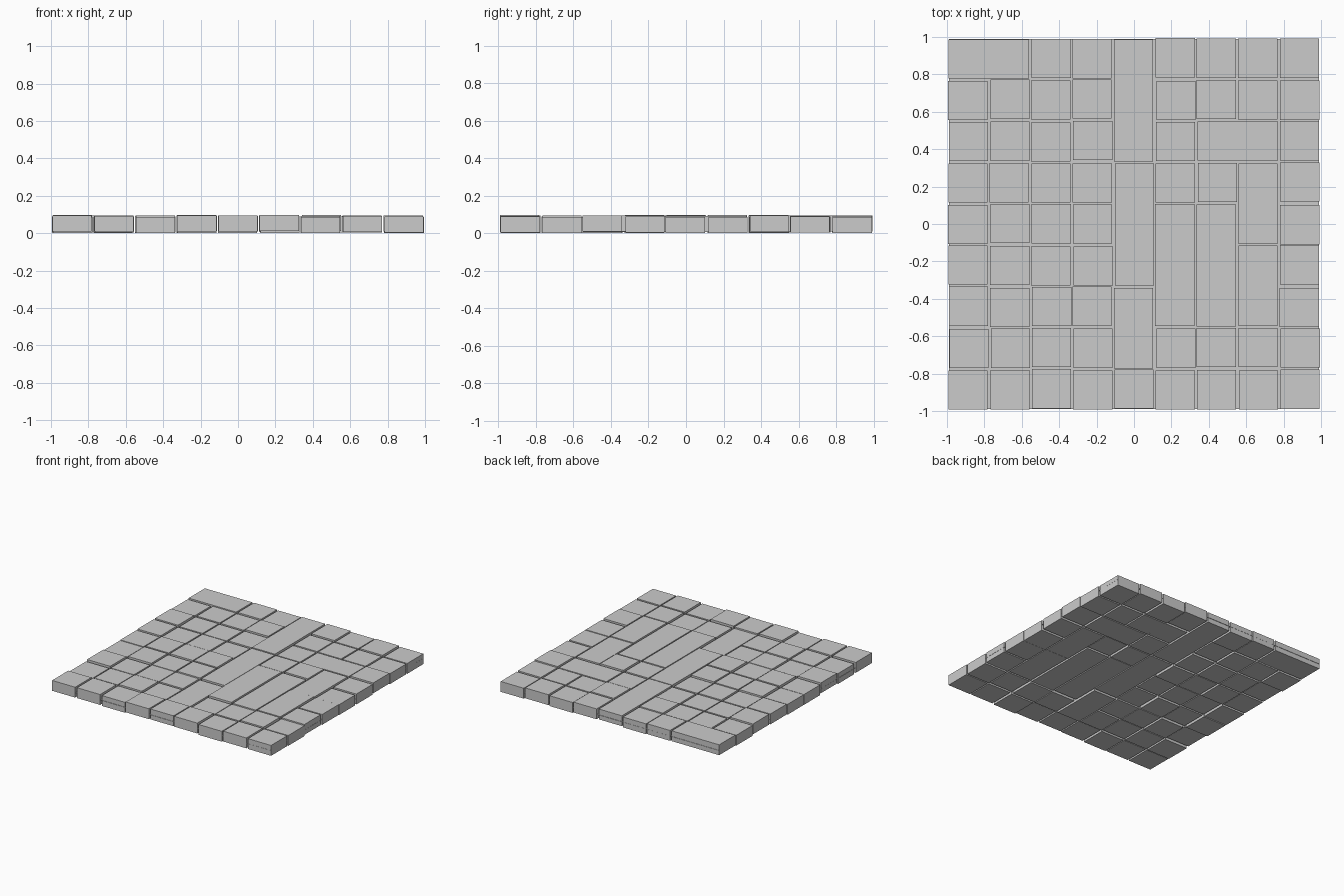
import bpy, bmesh, random

if "Cube" in bpy.data.objects:
    bpy.data.objects.remove(bpy.data.objects["Cube"])

random.seed(4)
N, PITCH, SIZE, THICK = 9, 0.2213, 0.2095, 0.085

# Runs of stones that touch without a joint: (row from back, column from left)
runs = [
    [(0, 0), (0, 1)],
    [(0, 4), (1, 4), (2, 4)],
    [(3, 4), (4, 4), (5, 4)],
    [(6, 4), (7, 4)],
    [(4, 5), (5, 5), (6, 5)],
    [(4, 6), (5, 6), (6, 6)],
    [(2, 6), (2, 7)],
    [(3, 7), (4, 7)],
    [(5, 7), (6, 7)],
]
in_run = {c for r in runs for c in r}
groups = runs + [[(r, c)] for r in range(N) for c in range(N) if (r, c) not in in_run]


def centre(row, col):
    return (col - 4) * PITCH, (4 - row) * PITCH


def box(name, x0, x1, y0, y1, z0, z1):
    bm = bmesh.new()
    bmesh.ops.create_cube(bm, size=1)
    for v in bm.verts:
        v.co = (x1 if v.co.x > 0 else x0, y1 if v.co.y > 0 else y0, z1 if v.co.z > 0 else z0)
    me = bpy.data.meshes.new(name)
    bm.to_mesh(me)
    bm.free()
    ob = bpy.data.objects.new(name, me)
    bpy.context.collection.objects.link(ob)
    return ob


# Paving stones, each laid slightly off position and level
for g in groups:
    pts = [centre(*c) for c in g]
    xs, ys = [p[0] for p in pts], [p[1] for p in pts]
    dx, dy = random.uniform(-.004, .004), random.uniform(-.004, .004)
    z = 0.048 + random.choice([-1, 1]) * random.uniform(.001, .0055)
    h = SIZE / 2
    box("paving_stone", min(xs) - h + dx, max(xs) + h + dx,
        min(ys) - h + dy, max(ys) + h + dy, z - THICK / 2, z + THICK / 2)

# Thin mortar sheet closing the joints halfway down
bm = bmesh.new()
bmesh.ops.create_grid(bm, x_segments=1, y_segments=1, size=0.99)
for v in bm.verts:
    v.co.z = 0.048
me = bpy.data.meshes.new("mortar_sheet")
bm.to_mesh(me)
bm.free()
bpy.context.collection.objects.link(bpy.data.objects.new("mortar_sheet", me))
